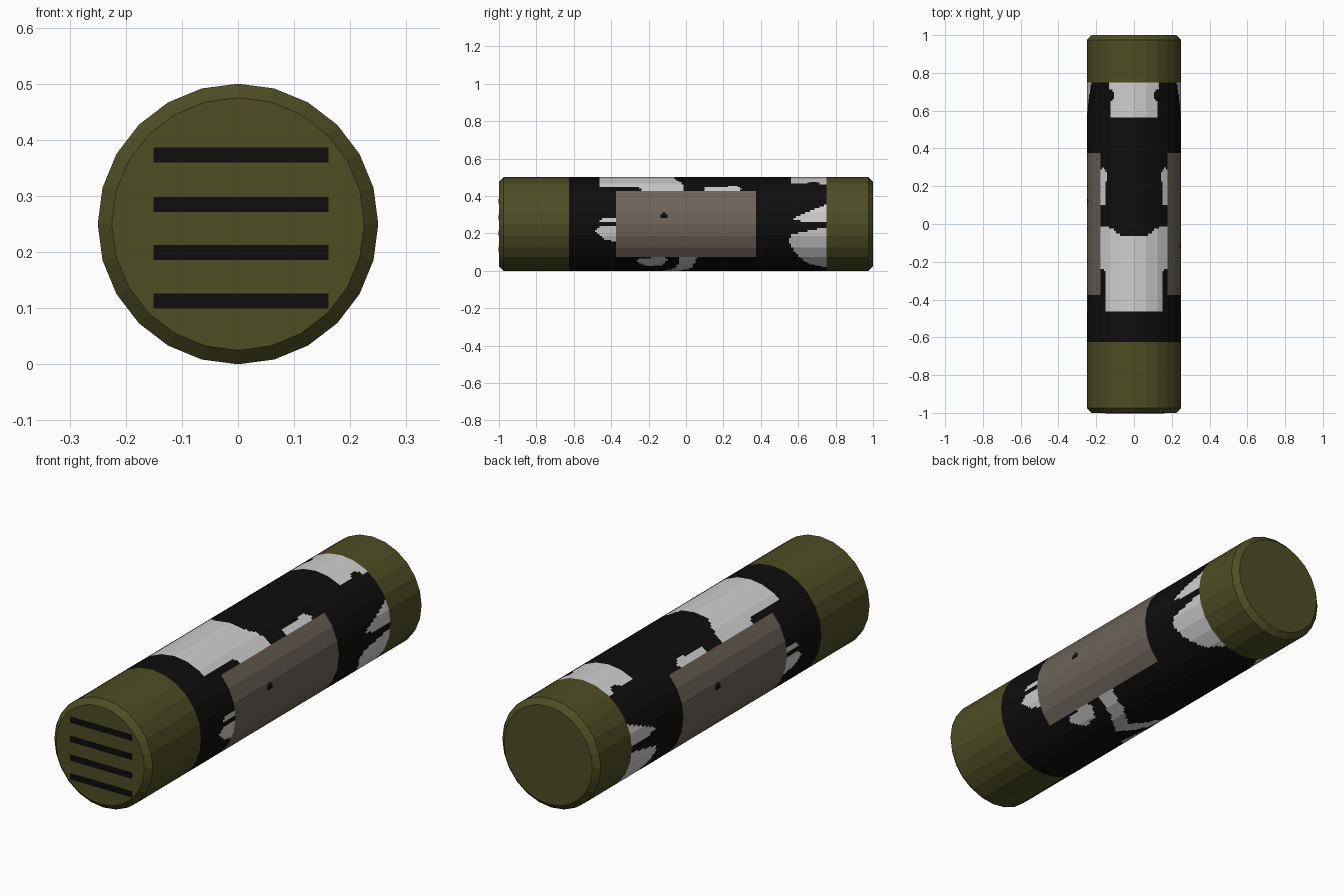
import bpy, bmesh, math

if "Cube" in bpy.data.objects:
    bpy.data.objects.remove(bpy.data.objects["Cube"])

SIDES, R, AXIS = 24, 0.25, 0.25

def material(name, rgb):
    m = bpy.data.materials.new(name)
    m.diffuse_color = (*rgb, 1)
    m.use_nodes = True
    m.node_tree.nodes["Principled BSDF"].inputs["Base Color"].default_value = m.diffuse_color
    return m

OLIVE = material("olive", (0.075, 0.075, 0.018))
BLACK = material("black", (0.004, 0.004, 0.004))
WHITE = material("white", (0.62, 0.62, 0.62))
BROWN = material("brown_grey", (0.15, 0.125, 0.10))

def finish(bm, name, mats):
    bmesh.ops.recalc_face_normals(bm, faces=bm.faces)
    me = bpy.data.meshes.new(name)
    bm.to_mesh(me)
    bm.free()
    for m in mats:
        me.materials.append(m)
    ob = bpy.data.objects.new(name, me)
    bpy.context.collection.objects.link(ob)
    return ob

def ring(bm, y, r, sub=1):
    """24-sided ring around the y axis, each flat side split into sub pieces."""
    out = []
    corner = lambda i: (r * math.sin(2 * math.pi * i / SIDES), r * math.cos(2 * math.pi * i / SIDES))
    for i in range(SIDES):
        (x0, z0), (x1, z1) = corner(i), corner(i + 1)
        for k in range(sub):
            t = k / sub
            out.append(bm.verts.new((x0 + (x1 - x0) * t, y, AXIS + z0 + (z1 - z0) * t)))
    return out

def loft(bm, profile, sub=1):
    rings = [ring(bm, y, r, sub) for y, r in profile]
    for a, b in zip(rings, rings[1:]):
        for i in range(len(a)):
            j = (i + 1) % len(a)
            bm.faces.new((a[i], a[j], b[j], b[i]))
    return rings

# Olive end caps with chamfered rims
def end_cap(name, profile):
    bm = bmesh.new()
    rings = loft(bm, profile)
    bm.faces.new(rings[-1])
    finish(bm, name, [OLIVE])

end_cap("front_cap", [(-0.625, R), (-0.975, R), (-1, 0.225)])
end_cap("rear_cap", [(0.75, R), (0.975, R), (1, 0.225)])

# White patches, mirrored left to right: (y, degrees from the top)
PATCHES = [
    # top front
    [(-0.465, -1), (-0.465, 37), (-0.25, 37), (-0.23, 46), (-0.015, 46),
     (-0.02, 29), (-0.06, 16), (-0.07, -1)],
    # top beside panel
    [(0.095, 45), (0.10, 37), (0.27, 36), (0.30, 40), (0.28, 45)],
    # top rear
    [(0.56, -1), (0.56, 31), (0.64, 31), (0.66, 26), (0.70, 26), (0.715, 31),
     (0.76, 34), (0.76, -1)],
    # rear upper finger
    [(0.76, 64), (0.65, 75), (0.58, 82), (0.56, 86), (0.76, 87)],
    # rear lower finger
    [(0.76, 93), (0.60, 101), (0.56, 104), (0.55, 113), (0.59, 130), (0.65, 147), (0.76, 160)],
    # front fingers
    [(-0.37, 81), (-0.46, 84), (-0.46, 87), (-0.37, 87)],
    [(-0.37, 92), (-0.47, 94), (-0.49, 99), (-0.44, 108), (-0.37, 114)],
    # underside
    [(-0.27, 143), (-0.25, 138), (-0.12, 134), (-0.10, 140), (-0.13, 152), (-0.20, 155)],
    [(-0.03, 134), (0.06, 134), (0.03, 160), (-0.04, 181), (-0.13, 181), (-0.05, 158)],
]

def inside(p, poly):
    hit = False
    for (ax, ay), (bx, by) in zip(poly, poly[1:] + poly[:1]):
        if (ay > p[1]) != (by > p[1]) and p[0] < ax + (bx - ax) * (p[1] - ay) / (by - ay):
            hit = not hit
    return hit

# Black body with side panels and white patches picked by position
bm = bmesh.new()
loft(bm, [(-0.625 + 0.0125 * i, R) for i in range(111)], sub=6)
for f in bm.faces:
    c = f.calc_center_median()
    deg = math.degrees(math.atan2(abs(c.x), c.z - AXIS))
    if abs(c.y) < 0.375 and 45 < deg < 135:
        side = 1 if c.x > 0 else -1
        spot = math.hypot(c.y * side + 0.12, c.z - 0.295) < 0.016
        f.material_index = 0 if spot else 2
    elif any(inside((c.y, deg), p) for p in PATCHES):
        f.material_index = 1
finish(bm, "body", [BLACK, WHITE, BROWN])

# Four dark slots on the front face, as thin plates
for n, z in enumerate((0.113, 0.199, 0.285, 0.373)):
    bm = bmesh.new()
    bmesh.ops.create_cube(bm, size=1)
    for v in bm.verts:
        v.co = (0.005 + v.co.x * 0.312, -1 + v.co.y * 0.004, z + v.co.z * 0.027)
    finish(bm, f"front_slot_{n + 1}", [BLACK])
